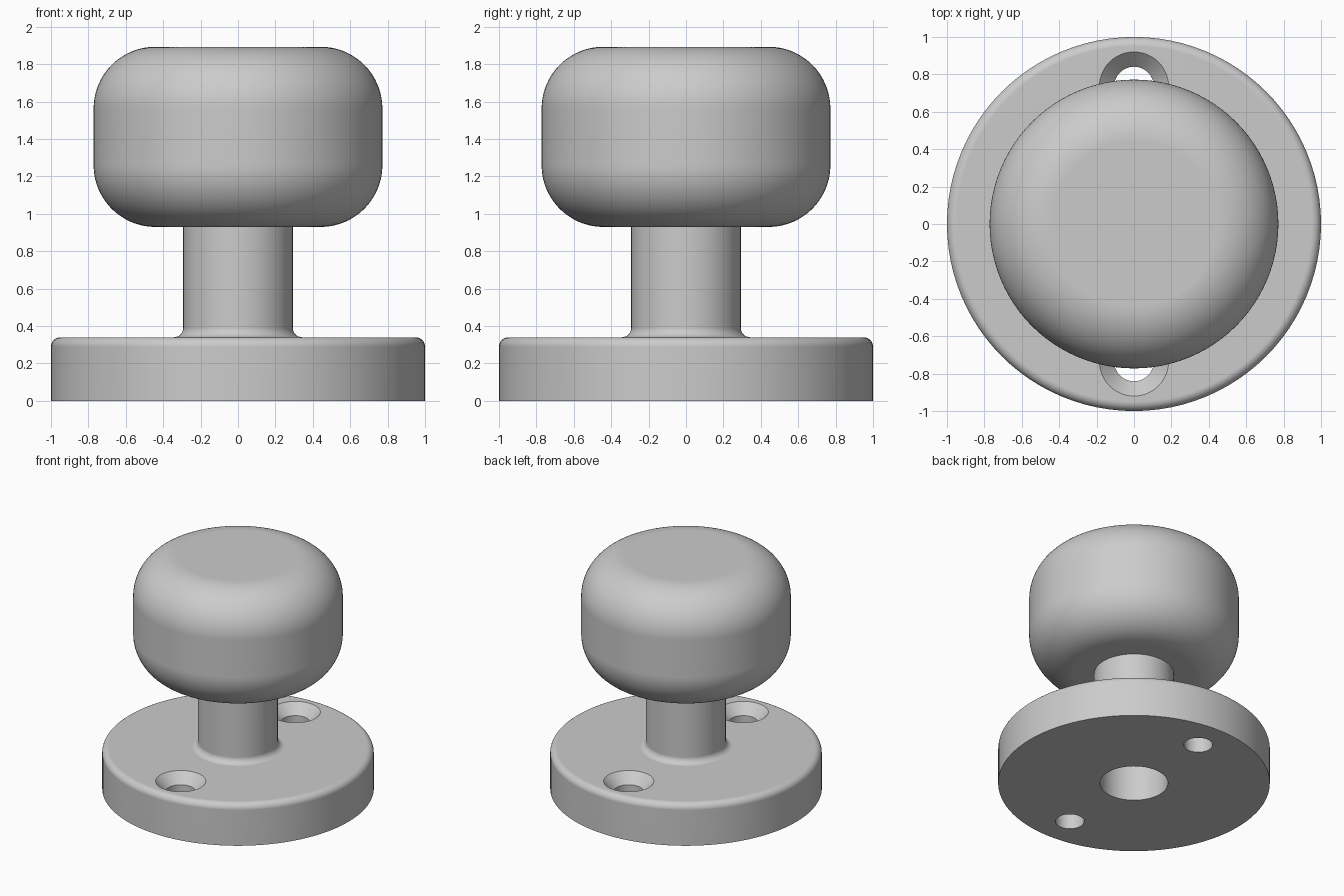
import bpy, bmesh, math

if "Cube" in bpy.data.objects:
    bpy.data.objects.remove(bpy.data.objects["Cube"], do_unlink=True)

SEGMENTS = 96

grey = bpy.data.materials.new("plain grey")
grey.use_nodes = True
GREY = (0.6, 0.6, 0.6, 1)
grey.diffuse_color = GREY
grey.node_tree.nodes["Principled BSDF"].inputs["Base Color"].default_value = GREY


def arc(r, z, radius, start, end, steps):
    """Profile points along a circular fillet, angles in degrees."""
    angles = [math.radians(start + (end - start) * i / steps) for i in range(steps + 1)]
    return [(r + radius * math.cos(a), z + radius * math.sin(a)) for a in angles]


def lathe(name, profile, closed=False, segments=SEGMENTS):
    """Revolve a profile of (radius, height) points around z."""
    bm = bmesh.new()
    verts = [bm.verts.new((r, 0, z)) for r, z in profile]
    edges = [bm.edges.new(pair) for pair in zip(verts, verts[1:])]
    if closed:
        edges.append(bm.edges.new((verts[-1], verts[0])))
    bmesh.ops.spin(bm, geom=verts + edges, cent=(0, 0, 0), axis=(0, 0, 1),
                   angle=math.tau, steps=segments, use_duplicate=False)
    bmesh.ops.remove_doubles(bm, verts=bm.verts, dist=1e-5)
    # Close the flat ends of an open profile
    rims = [e for e in bm.edges if e.is_boundary]
    if rims:
        bmesh.ops.holes_fill(bm, edges=rims, sides=0)
    bmesh.ops.recalc_face_normals(bm, faces=bm.faces)
    mesh = bpy.data.meshes.new(name)
    bm.to_mesh(mesh)
    bm.free()
    mesh.materials.append(grey)
    obj = bpy.data.objects.new(name, mesh)
    bpy.context.collection.objects.link(obj)
    return obj


def smooth(obj):
    bpy.ops.object.select_all(action="DESELECT")
    obj.select_set(True)
    bpy.context.view_layer.objects.active = obj
    bpy.ops.object.shade_smooth_by_angle(angle=math.radians(30))
    obj.modifiers.new("even shading", "WEIGHTED_NORMAL").keep_sharp = True


# Round mounting plate flowing into a hollow stem
BASE_TOP, STEM_R, BORE_R, FILLET = 0.34, 0.293, 0.25, 0.05
KNOB_BOTTOM, KNOB_TOP, KNOB_R, KNOB_ROUND = 0.93, 1.893, 0.772, 0.33

profile = [(BORE_R, 0), (1, 0)]
profile += arc(1 - FILLET, BASE_TOP - FILLET, FILLET, 0, 90, 8)
profile += arc(STEM_R + FILLET, BASE_TOP + FILLET, FILLET, 270, 180, 8)
profile += [(STEM_R, KNOB_BOTTOM + 0.01), (BORE_R, KNOB_BOTTOM + 0.01)]
base = lathe("base_and_stem", profile, closed=True)

# Two countersunk screw holes
HOLE_R, SINK_R, HOLE_Y = 0.106, 0.185, 0.735
SINK = SINK_R - HOLE_R
for side in (-1, 1):
    cutter = lathe("screw_hole_cutter", [
        (HOLE_R, -0.1), (HOLE_R, BASE_TOP - SINK),
        (SINK_R, BASE_TOP), (SINK_R, BASE_TOP + 0.1)], segments=48)
    cutter.location.y = side * HOLE_Y
    cut = base.modifiers.new("screw hole", "BOOLEAN")
    cut.operation = "DIFFERENCE"
    cut.solver = "EXACT"
    cut.object = cutter
    bpy.context.view_layer.objects.active = base
    bpy.ops.object.modifier_apply(modifier=cut.name)
    bpy.data.objects.remove(cutter, do_unlink=True)
smooth(base)

# Rounded knob
inner = KNOB_R - KNOB_ROUND
knob = lathe("knob",
             arc(inner, KNOB_BOTTOM + KNOB_ROUND, KNOB_ROUND, -90, 0, 20)
             + arc(inner, KNOB_TOP - KNOB_ROUND, KNOB_ROUND, 0, 90, 20))
smooth(knob)
